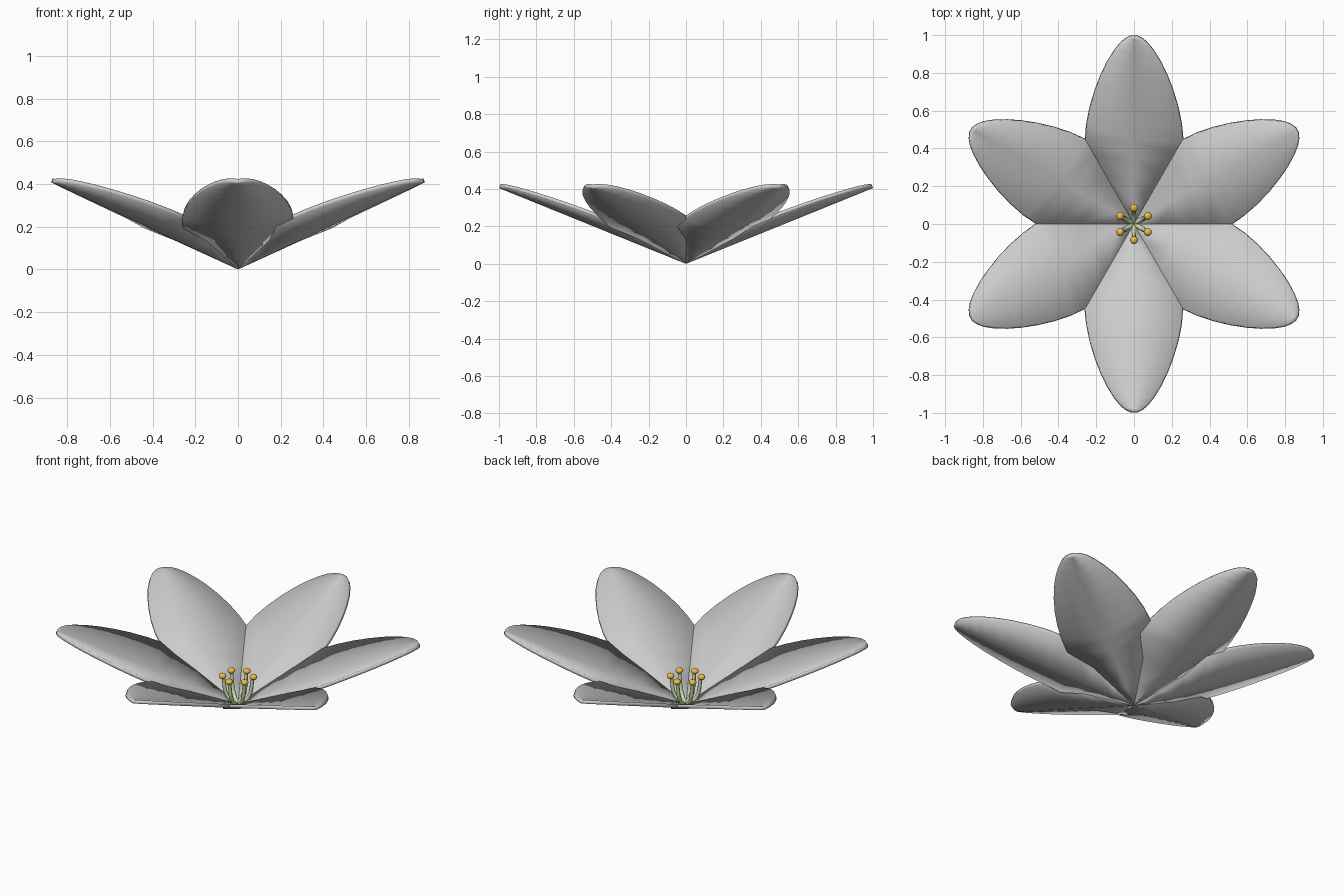
import bpy, bmesh, math
from mathutils import Matrix

if "Cube" in bpy.data.objects:
    bpy.data.objects.remove(bpy.data.objects["Cube"])

TAN30 = math.tan(math.radians(30))
# petal outline: (distance from centre, half width)
OUTLINE = [(0.004, 0.002), (0.12, 0.069), (0.25, 0.145), (0.36, 0.258),
           (0.45, 0.262), (0.53, 0.254), (0.62, 0.236), (0.71, 0.209),
           (0.79, 0.178), (0.86, 0.144), (0.92, 0.107), (0.96, 0.075), (0.985, 0.045),
           (0.999, 0.015)]


def material(name, color):
    m = bpy.data.materials.new(name)
    m.diffuse_color = color
    m.use_nodes = True
    m.node_tree.nodes["Principled BSDF"].inputs["Base Color"].default_value = m.diffuse_color
    return m


def finish(obj):
    bpy.ops.object.select_all(action='DESELECT')
    obj.select_set(True)
    bpy.context.view_layer.objects.active = obj
    bpy.ops.object.convert(target='MESH')
    bpy.ops.object.shade_smooth()


def petal_height(r, w):
    # V-shaped cup, its tucked edge sitting just under the neighbour
    return 0.405 * r + 0.215 * abs(w) - 0.15 * max(0, abs(w) - r * TAN30)


def make_petal(index, angle):
    bm = bmesh.new()
    rows = []
    for r, half in OUTLINE:
        # one side stops at the seam, the other tucks beneath the next petal
        ws = (-half, 0, min(half, r * TAN30))
        rows.append([bm.verts.new((r, w, petal_height(r, w))) for w in ws])
    for a, b in zip(rows, rows[1:]):
        for c in range(2):
            bm.faces.new((a[c], b[c], b[c + 1], a[c + 1]))
    bm.transform(Matrix.Rotation(angle, 4, 'Z'))
    me = bpy.data.meshes.new(f"petal_{index}")
    bm.to_mesh(me)
    bm.free()
    obj = bpy.data.objects.new(f"petal_{index}", me)
    bpy.context.collection.objects.link(obj)
    solid = obj.modifiers.new("thickness", 'SOLIDIFY')
    solid.thickness = 0.02
    solid.offset = 1
    finish(obj)


def make_stamen(index, angle, green, gold):
    # curved tapering filament
    cu = bpy.data.curves.new(f"filament_{index}", 'CURVE')
    cu.dimensions = '3D'
    cu.bevel_depth = 0.012
    cu.bevel_resolution = 2
    cu.use_fill_caps = True
    cu.resolution_u = 6
    sp = cu.splines.new('BEZIER')
    path = [(0.012, 0.018, 1.0), (0.06, 0.07, 0.95), (0.08, 0.17, 0.8)]
    sp.bezier_points.add(len(path) - 1)
    for p, (r, z, rad) in zip(sp.bezier_points, path):
        p.co = (r * math.cos(angle), r * math.sin(angle), z)
        p.radius = rad
        p.handle_left_type = p.handle_right_type = 'AUTO'
    obj = bpy.data.objects.new(f"filament_{index}", cu)
    bpy.context.collection.objects.link(obj)
    cu.materials.append(green)
    finish(obj)
    # anther
    bpy.ops.mesh.primitive_uv_sphere_add(
        segments=16, ring_count=10, radius=0.021,
        location=(0.085 * math.cos(angle), 0.085 * math.sin(angle), 0.186))
    anther = bpy.context.object
    anther.name = f"anther_{index}"
    anther.scale.z = 0.8
    anther.data.materials.append(gold)
    finish(anther)


green = material("filament_green", (0.60, 0.72, 0.42, 1))
gold = material("anther_gold", (0.80, 0.52, 0.06, 1))
for i in range(6):
    a = math.radians(30 + 60 * i)
    make_petal(i + 1, a)
    make_stamen(i + 1, a, green, gold)
